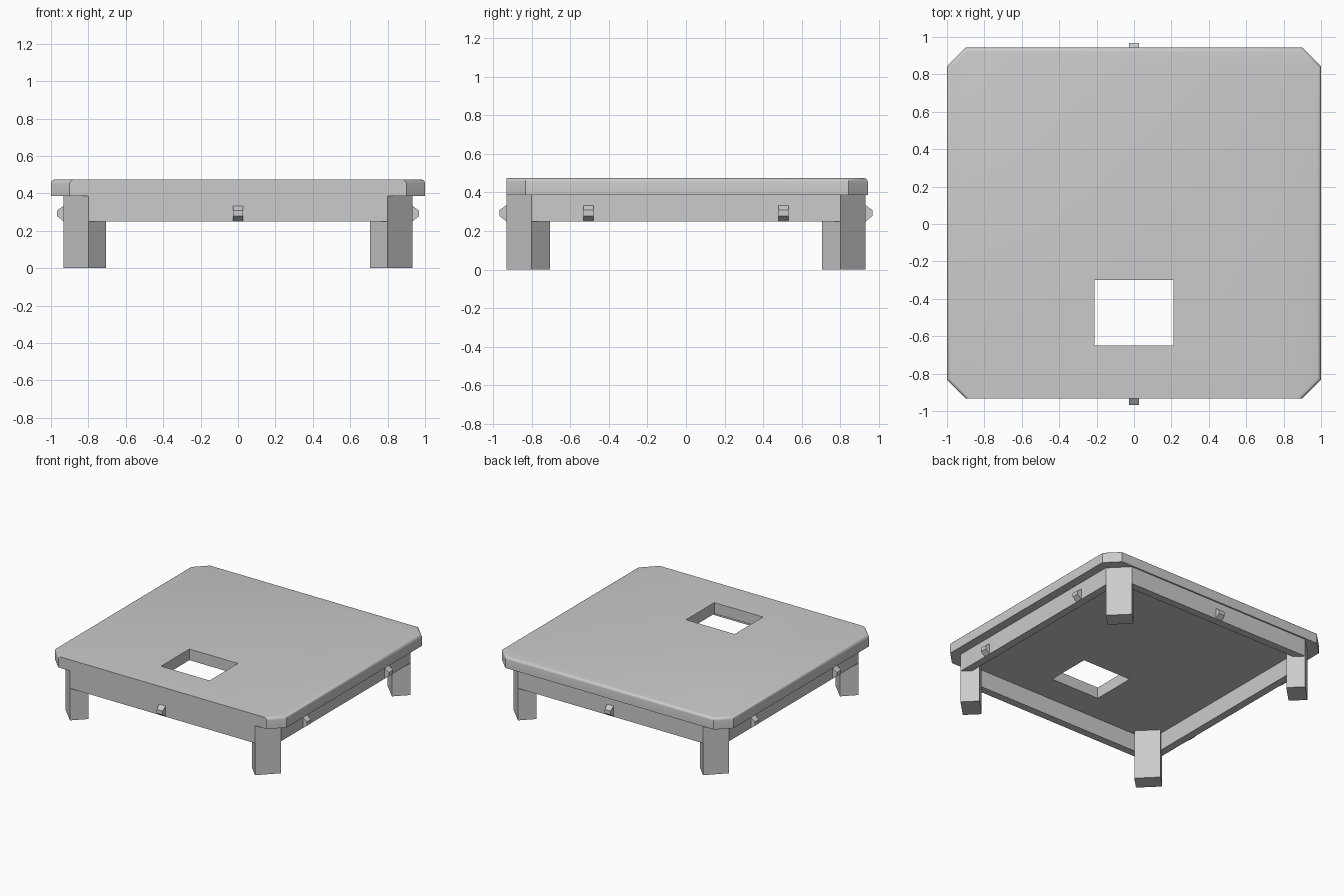
import bpy
import bmesh
from math import radians
from mathutils import Matrix, Vector

if "Cube" in bpy.data.objects:
    bpy.data.objects.remove(bpy.data.objects["Cube"], do_unlink=True)

# Single flat grey
grey = bpy.data.materials.new("plain grey")
grey.use_nodes = True
colour = (0.6, 0.6, 0.6, 1)
grey.diffuse_color = colour
grey.node_tree.nodes["Principled BSDF"].inputs["Base Color"].default_value = colour


def finish(name, bm):
    bmesh.ops.recalc_face_normals(bm, faces=bm.faces)
    mesh = bpy.data.meshes.new(name)
    bm.to_mesh(mesh)
    bm.free()
    mesh.materials.append(grey)
    obj = bpy.data.objects.new(name, mesh)
    bpy.context.collection.objects.link(obj)
    return obj


def prism(outline, offset):
    """Extrude a closed outline of 3D points along an offset."""
    bm = bmesh.new()
    face = bm.faces.new([bm.verts.new(p) for p in outline])
    grown = bmesh.ops.extrude_face_region(bm, geom=[face])["geom"]
    moved = [v for v in grown if isinstance(v, bmesh.types.BMVert)]
    bmesh.ops.translate(bm, verts=moved, vec=Vector(offset))
    if not any(f.calc_area() and set(f.verts).isdisjoint(moved) for f in bm.faces):
        bm.faces.new([v for v in bm.verts if v not in moved])
    return bm


def block(x0, x1, y0, y1, z0, z1):
    return prism([(x0, y0, z0), (x1, y0, z0), (x1, y1, z0), (x0, y1, z0)],
                 (0, 0, z1 - z0))


FRONT, BACK, SIDE, CUT = -0.932, 0.943, 1.0, 0.1
UNDER, TOP = 0.387, 0.474
FRAME, APRON_LOW, APRON_THICK = 0.932, 0.25, 0.06

# Tabletop: clipped corners, rounded rim except along the front
outline = [(-SIDE + CUT, FRONT), (SIDE - CUT, FRONT), (SIDE, FRONT + CUT), (SIDE, BACK - CUT),
           (SIDE - CUT, BACK), (-SIDE + CUT, BACK), (-SIDE, BACK - CUT), (-SIDE, FRONT + CUT)]
bm = prism([(x, y, UNDER) for x, y in outline], (0, 0, TOP - UNDER))
rim = [e for e in bm.edges
       if all(v.co.z > TOP - 0.01 for v in e.verts)
       and not all(v.co.y < FRONT + 0.01 for v in e.verts)]
bmesh.ops.bevel(bm, geom=rim, offset=0.02, segments=4, profile=0.5, affect='EDGES')
tabletop = finish("tabletop", bm)

# Rectangular opening near the front
cutter = finish("opening_cutter", block(-0.21, 0.21, -0.65, -0.3, 0.3, 0.6))
cutter.hide_render = True
opening = tabletop.modifiers.new("opening", 'BOOLEAN')
opening.operation = 'DIFFERENCE'
opening.solver = 'EXACT'
opening.object = cutter
bpy.ops.object.select_all(action='DESELECT')
tabletop.select_set(True)
bpy.context.view_layer.objects.active = tabletop
bpy.ops.object.modifier_apply(modifier="opening")
bpy.data.objects.remove(cutter, do_unlink=True)
bpy.ops.object.shade_smooth_by_angle(angle=radians(30))

# Legs: rectangular posts set diagonally in each corner
for sx, x_name in ((-1, "right"), (1, "left")):
    for sy, y_name in ((-1, "front"), (1, "back")):
        foot = [(FRAME, 0.8), (0.8, FRAME), (0.705, 0.837), (0.837, 0.705)]
        finish(f"{y_name}_{x_name}_leg",
               prism([(sx * x, sy * y, 0) for x, y in foot], (0, 0, UNDER)))


def peg(name, along, turn):
    """Small chamfered peg on the outside of an apron."""
    profile = [(-0.01, 0.25), (0, 0.25), (0.036, 0.278),
               (0.036, 0.308), (0, 0.333), (-0.01, 0.333)]
    bm = prism([(along - 0.026, -FRAME - d, z) for d, z in profile], (0.052, 0, 0))
    bm.transform(turn)
    finish(name, bm)


# Aprons between the legs, with pegs: one front and back, two on each side
sides = {"front": (0, (0,)), "left": (90, (-0.505, 0.505)),
         "back": (180, (0,)), "right": (270, (-0.505, 0.505))}
for side, (angle, pegs) in sides.items():
    turn = Matrix.Rotation(radians(angle), 4, 'Z')
    bm = block(-0.8, 0.8, -FRAME, -FRAME + APRON_THICK, APRON_LOW, UNDER)
    bm.transform(turn)
    finish(f"{side}_apron", bm)
    for i, along in enumerate(pegs):
        peg(f"{side}_peg_{i + 1}", along, turn)
